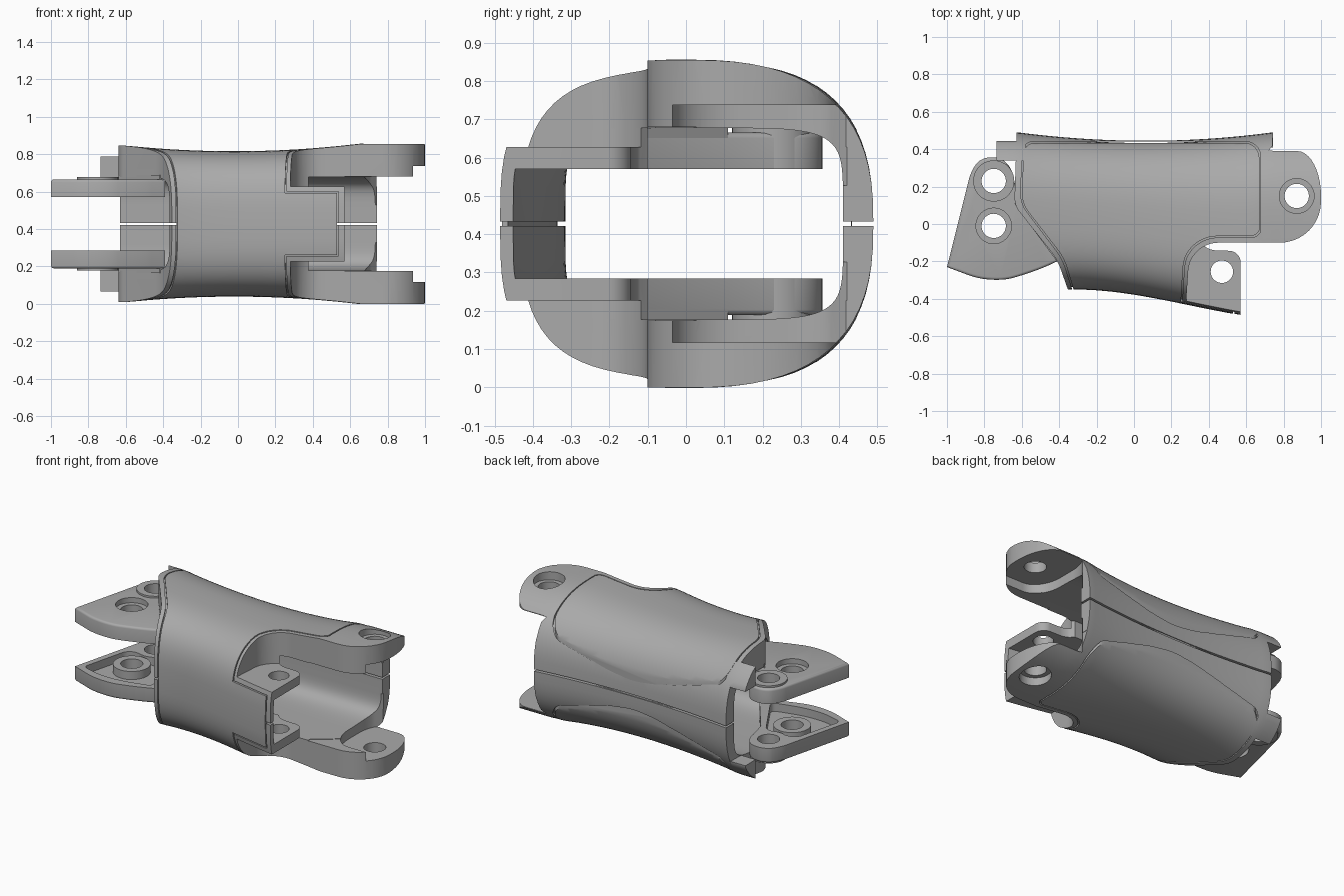
import bpy, bmesh, math
from mathutils import Vector

if "Cube" in bpy.data.objects:
    bpy.data.objects.remove(bpy.data.objects["Cube"])

MID = 0.427  # height of the seam; all parts are mirrored about it
grey = bpy.data.materials.new("plain_grey")
grey.use_nodes = True
grey.diffuse_color = (0.4, 0.4, 0.4, 1)
grey.node_tree.nodes["Principled BSDF"].inputs["Base Color"].default_value = (0.4, 0.4, 0.4, 1)
helpers = []


def new_object(name, bm):
    bmesh.ops.recalc_face_normals(bm, faces=bm.faces)
    mesh = bpy.data.meshes.new(name)
    bm.to_mesh(mesh)
    bm.free()
    ob = bpy.data.objects.new(name, mesh)
    ob.location.z = MID
    bpy.context.collection.objects.link(ob)
    return ob


def rounded(points):
    """Outline with corners (x, y, radius) softened by short curves."""
    out = []
    for i, p in enumerate(points):
        c = Vector(p[:2])
        r = p[2] if len(p) > 2 else 0
        if not r:
            out.append(c)
            continue
        ends = []
        for q in (points[i - 1], points[(i + 1) % len(points)]):
            d = Vector(q[:2]) - c
            ends.append(c + d.normalized() * min(r, d.length * 0.49))
        # cubic handles approximate a circular arc
        a, b = ends
        ha, hb = a.lerp(c, 0.55), b.lerp(c, 0.55)
        for k in range(11):
            t = k / 10
            s = 1 - t
            out.append(a * s**3 + ha * 3 * s * s * t + hb * 3 * s * t * t + b * t**3)
    return out


def prism(name, points, z0, z1, soft=0):
    """Extruded outline, with an optional rounded upper rim."""
    bm = bmesh.new()
    face = bm.faces.new([bm.verts.new((p.x, p.y, z0)) for p in rounded(points)])
    ext = bmesh.ops.extrude_face_region(bm, geom=[face])
    verts = [v for v in ext["geom"] if isinstance(v, bmesh.types.BMVert)]
    bmesh.ops.translate(bm, verts=verts, vec=(0, 0, z1 - z0))
    if soft:
        rim = [e for e in bm.edges if all(v in verts for v in e.verts)]
        bmesh.ops.bevel(bm, geom=rim, offset=soft, segments=3, profile=0.5, affect="EDGES")
    return new_object(name, bm)


def cylinder(name, x, y, r, z0, z1):
    ring = [(x + r * math.cos(k * math.tau / 40), y + r * math.sin(k * math.tau / 40)) for k in range(40)]
    return prism(name, ring, z0, z1)


def fit(points, x):
    """Smooth curve through the given points, held constant beyond them."""
    x = max(points[0][0], min(points[-1][0], x))
    total = 0
    for xi, yi in points:
        for xj, _ in points:
            if xj != xi:
                yi *= (x - xj) / (xi - xj)
        total += yi
    return total


HEIGHT = [(-0.62, 0.42), (0.05, 0.388), (0.65, 0.428)]
FRONT = [(-0.5, -0.362), (0, -0.377), (0.28, -0.43), (0.57, -0.486)]
BACK = [(-0.62, 0.49), (-0.2, 0.452), (0.2, 0.447), (0.74, 0.49)]


def loft(name, inset, n_front=3.1, n_back=2.6, x0=-0.85, x1=1.1, flat=None, back=BACK):
    """Waisted tube along x with a superellipse cross-section."""
    bm = bmesh.new()
    rings, steps, sides = [], 48, 72
    for i in range(steps + 1):
        x = x0 + (x1 - x0) * i / steps
        yf, yb = fit(FRONT, x) + inset, fit(back, x) - inset
        h = flat or fit(HEIGHT, x) - inset
        ring = []
        for k in range(sides):
            c, s = math.cos(k * math.tau / sides), math.sin(k * math.tau / sides)
            e = 2 / (n_back if c > 0 else n_front)
            y = (yf + yb) / 2 + (yb - yf) / 2 * math.copysign(abs(c) ** e, c)
            ring.append(bm.verts.new((x, y, h * math.copysign(abs(s) ** e, s))))
        rings.append(ring)
    for a, b in zip(rings, rings[1:]):
        for k in range(sides):
            j = (k + 1) % sides
            bm.faces.new((a[k], a[j], b[j], b[k]))
    bm.faces.new(rings[0])
    bm.faces.new(rings[-1])
    return new_object(name, bm)


def helper(ob):
    ob.hide_render = True
    helpers.append(ob)
    return ob


def carve(ob, cuts=(), keep=()):
    for op, group in (("INTERSECT", keep), ("DIFFERENCE", cuts)):
        for other in group:
            mod = ob.modifiers.new("shape", "BOOLEAN")
            mod.operation, mod.object, mod.solver = op, other, "EXACT"
    return ob


def finish(ob, cuts=(), keep=(), bisect=False):
    """Apply cuts and intersections, mirror about the seam, colour and shade."""
    carve(ob, cuts, keep)
    mod = ob.modifiers.new("mirror", "MIRROR")
    mod.use_axis = (False, False, True)
    mod.use_bisect_axis = (False, False, bisect)
    mod.use_clip = bisect
    mod.use_mirror_merge = bisect
    bpy.context.view_layer.update()
    mesh = bpy.data.meshes.new_from_object(ob.evaluated_get(bpy.context.evaluated_depsgraph_get()))
    ob.modifiers.clear()
    ob.data = mesh
    mesh.materials.clear()
    mesh.materials.append(grey)
    for f in mesh.polygons:
        f.material_index = 0
    bpy.ops.object.select_all(action="DESELECT")
    ob.select_set(True)
    bpy.context.view_layer.objects.active = ob
    bpy.ops.object.shade_smooth_by_angle(angle=math.radians(32))


def wrap_layer(name, outer, inner, g):
    """Layer around the front, between two insets, its outline grown by g."""
    under = helper(loft(name + "_inner_cutter", inner, x0=-0.95, x1=1.2))
    outline = helper(prism(name + "_outline_helper", [
        (-0.59 - g, 0.434 + g, 0.06), (-0.6 - g, 0.11, 0.05), (-0.375 - g, -0.18 - g, 0.05), (-0.32 - g, -0.36),
        (-0.32 - g, -0.7), (0.53 + g, -0.7), (0.53 + g, -0.1), (0.67 + g, -0.1), (0.67 + g, 0.434 + g, 0.08)], -1, 1))
    notch = helper(prism(name + "_notch_cutter", [
        (0.262 + g, -0.7), (0.252 + g, -0.4), (0.272 + g, -0.065 - g, 0.17), (0.67 + g, -0.065 - g, 0.05),
        (0.69 + g, 0.1), (1, 0.1), (1, -0.7)], 0.165 + g, 1))
    return carve(loft(name, outer), [under, notch], [outline])


# Shared cutting shapes
skin = helper(loft("skin_helper", 0))
cavity = helper(loft("cavity_cutter", 0.034, 5, 6, -0.95, 1.2, 0.25, [(-0.6, 0.444), (0.7, 0.444)]))
below_seam = helper(prism("seam_cutter", [(-2, -2), (2, -2), (2, 2), (-2, 2)], -1, 0.006))
left_end = helper(prism("left_end_cutter", [(-0.62, 0.7), (-0.64, 0.1, 0.04), (-0.41, -0.19, 0.05),
                        (-0.35, -0.36), (-0.35, -0.7), (-1.3, -0.7), (-1.3, 0.7)], -1, 1))
lug_side = helper(prism("lug_outline_cutter", [(0.29, -0.7), (0.28, -0.4), (0.3, -0.1, 0.15), (1, -0.1, 0.22),
                        (1, 0.39, 0.24), (0.74, 0.39), (0.74, 0.7), (1.3, 0.7), (1.3, -0.7)], 0.2, 1))
under_lug = helper(prism("under_lug_cutter", [(0.57, -0.7), (0.57, -0.08), (0.742, 0.05), (0.742, 0.7),
                         (1.3, 0.7), (1.3, -0.7)], -1, 0.253))
lug_pocket = helper(prism("lug_pocket_cutter", [(0.68, -0.035, 0.19), (0.945, -0.035), (0.945, -0.3),
                          (1.3, -0.3), (1.3, 0.42), (0.742, 0.42), (0.68, 0.34, 0.08)], 0.1, 0.31))
lug_hole = helper(cylinder("lug_hole_cutter", 0.87, 0.15, 0.065, 0, 1))
lug_recess = helper(cylinder("lug_recess_cutter", 0.87, 0.15, 0.093, 0.375, 1))

# Hollow shell halves with rounded hinge lugs and a shallow bed for the cover
bed = helper(wrap_layer("cover_bed", -0.02, 0.012, 0.007))
shell = loft("shell_halves", 0)
finish(shell, [bed, cavity, left_end, lug_side, under_lug, lug_pocket, lug_hole, lug_recess, below_seam])

# Thin wrap-around cover, lying flush in its bed with a groove around it
finish(wrap_layer("wrap_cover", -0.001, 0.014, 0), bisect=True)

# Recessed front tabs with pin holes
tab = prism("front_tabs", [(0.2, -0.55), (0.57, -0.55), (0.57, -0.145, 0.06), (0.4, -0.14, 0.04),
                           (0.36, -0.1), (0.2, -0.1)], 0.143, 0.27)
tab_hole = helper(cylinder("tab_hole_cutter", 0.47, -0.255, 0.06, 0, 1))
tab_skin = helper(loft("tab_skin_helper", 0.016))
finish(tab, [lug_side, tab_hole], [tab_skin])

# Hinge plates on the left end, hollowed on the inner face
PINS = [(-0.75, 0.23, 0.25), (-0.75, -0.01, 0.236)]
pin_holes = [helper(cylinder("pin_hole_cutter", x, y, 0.065, 0, 1)) for x, y, _ in PINS]
recess = helper(cylinder("pin_recess_cutter", -0.75, -0.01, 0.095, 0.205, 1))
pocket = helper(prism("plate_pocket_cutter", [(-0.955, -0.205, 0.03), (-0.87, 0.13, 0.05), (-0.66, 0.13, 0.03),
                      (-0.47, -0.19, 0.04), (-0.75, -0.26, 0.15)], 0, 0.195))
plate = prism("hinge_plates", [(-1, -0.23), (-0.87, 0.29, 0.05), (-0.81, 0.36, 0.05), (-0.67, 0.35, 0.08),
                               (-0.61, 0.11), (-0.39, -0.19), (-0.53, -0.255, 0.12),
                               (-0.76, -0.32, 0.18)], 0.143, 0.238, 0.014)
finish(plate, pin_holes + [recess, pocket])
for (x, y, top), hole in zip(PINS, pin_holes):
    finish(cylinder("pin_boss", x, y, 0.11, 0.143, top), [hole, recess] if y < 0 else [hole])

# Plate roots joining the shell, and the small stop blocks behind them
finish(prism("plate_roots", [(-0.61, 0.11), (-0.39, -0.19), (-0.42, -0.19), (-0.64, 0.11)], 0.144, 0.262))
stop = prism("stop_blocks", [(-0.735, 0.445), (-0.735, 0.34), (-0.58, 0.34), (-0.58, 0.445)], 0.238, 0.363)
finish(stop, [], [skin])

for ob in helpers:
    bpy.data.objects.remove(ob)
